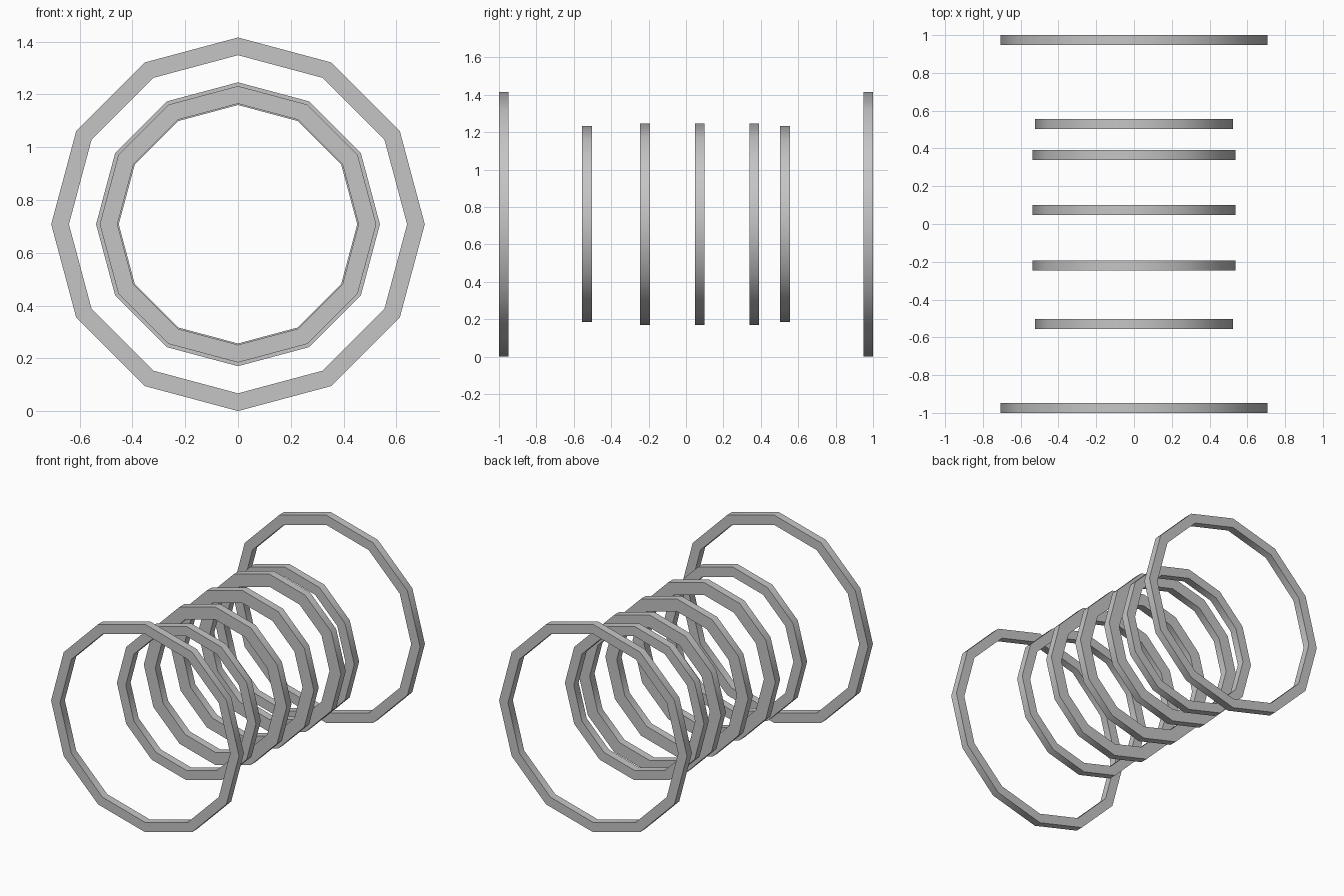
import bpy, bmesh, math

if "Cube" in bpy.data.objects:
    bpy.data.objects.remove(bpy.data.objects["Cube"])

SIDES = 12
CENTRE_Z = 0.708
HALF = 0.026  # half the ring depth along y

grey = bpy.data.materials.new("grey metal")
grey.diffuse_color = (0.56, 0.56, 0.56, 1)
grey.use_nodes = True
grey.node_tree.nodes["Principled BSDF"].inputs["Base Color"].default_value = grey.diffuse_color


def ring(name, y, outer, inner):
    """Twelve-sided flat band with a rectangular section, axis along y."""
    bm = bmesh.new()
    section = [(outer, -HALF), (outer, HALF), (inner, HALF), (inner, -HALF)]
    loops = []
    for i in range(SIDES):
        a = 2 * math.pi * i / SIDES
        loops.append([bm.verts.new((r * math.cos(a), d, r * math.sin(a)))
                      for r, d in section])
    for i in range(SIDES):
        p, q = loops[i], loops[(i + 1) % SIDES]
        for k in range(4):
            n = (k + 1) % 4
            face = bm.faces.new((p[k], p[n], q[n], q[k]))
            face.smooth = k in (0, 2)  # rims are smooth, front and back flat
    bmesh.ops.recalc_face_normals(bm, faces=bm.faces)
    # keep the 90 degree corners crisp
    for e in bm.edges:
        e.smooth = e.calc_face_angle(0) < math.radians(40)
    me = bpy.data.meshes.new(name)
    bm.to_mesh(me)
    bm.free()
    me.materials.append(grey)
    ob = bpy.data.objects.new(name, me)
    ob.location = (0, y, CENTRE_Z)
    bpy.context.collection.objects.link(ob)


# large end rings
for name, y in (("front_end_ring", -0.974), ("back_end_ring", 0.974)):
    ring(name, y, 0.708, 0.641)

# slightly smaller rings at both ends of the inner row
for name, y in (("front_inner_ring", -0.529), ("back_inner_ring", 0.529)):
    ring(name, y, 0.524, 0.457)

# wider middle rings
for i, y in enumerate((-0.219, 0.074, 0.365)):
    ring(f"middle_ring_{i + 1}", y, 0.538, 0.452)
